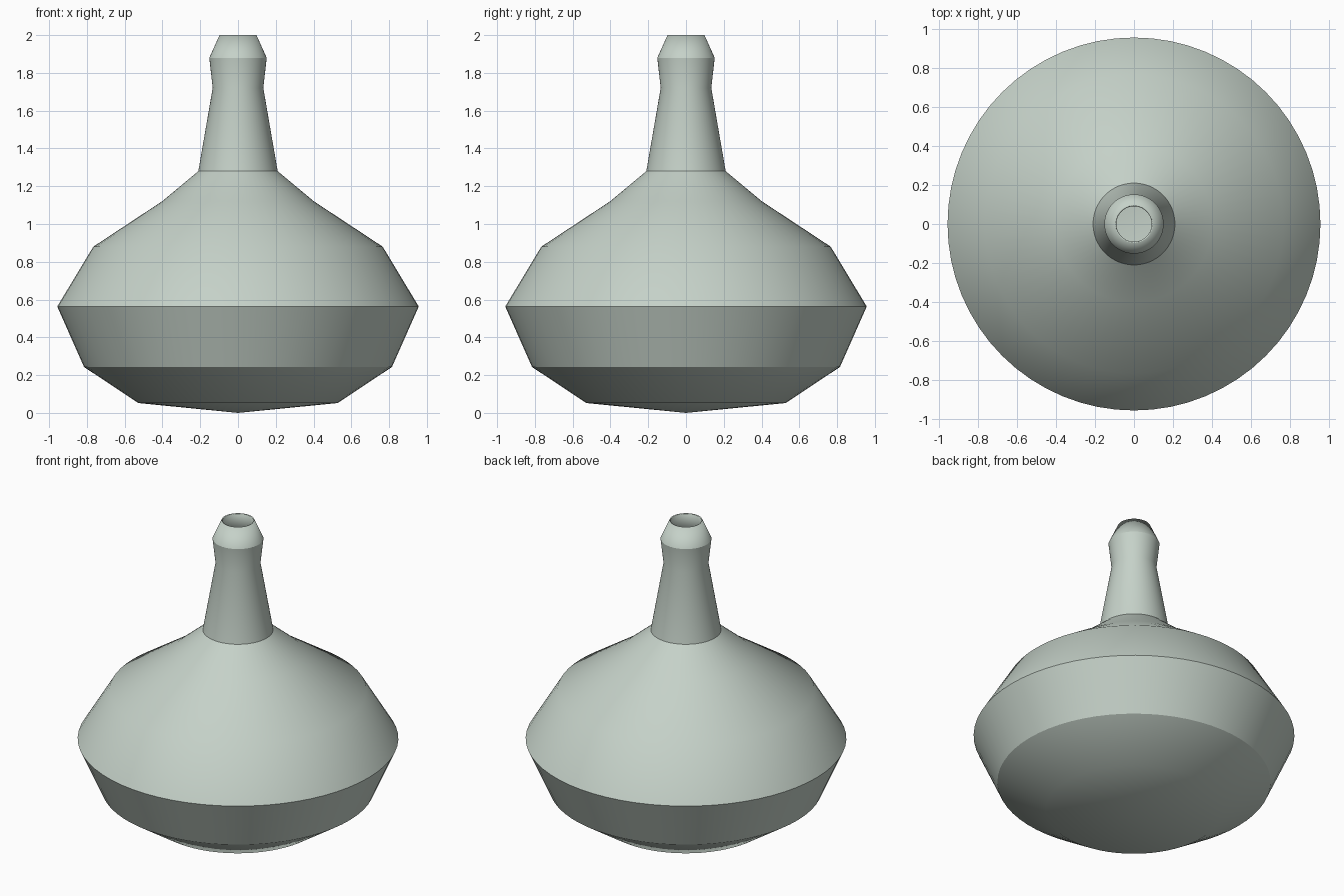
import bpy
import bmesh
import math

cube = bpy.data.objects.get("Cube")
if cube:
    bpy.data.objects.remove(cube, do_unlink=True)


def make_material(name, rgb):
    mat = bpy.data.materials.new(name)
    mat.use_nodes = True
    colour = (*rgb, 1.0)
    mat.diffuse_color = colour
    mat.node_tree.nodes["Principled BSDF"].inputs["Base Color"].default_value = colour
    return mat


def lathe(name, profile, mat, steps=64):
    """Spin a (radius, height) profile around the z axis."""
    bm = bmesh.new()
    verts = [bm.verts.new((r, 0, z)) for r, z in profile]
    edges = [bm.edges.new(pair) for pair in zip(verts, verts[1:])]
    bmesh.ops.spin(bm, geom=verts + edges, cent=(0, 0, 0), axis=(0, 0, 1),
                   angle=math.tau, steps=steps, use_duplicate=False)
    bmesh.ops.remove_doubles(bm, verts=bm.verts, dist=0.0005)
    bmesh.ops.recalc_face_normals(bm, faces=bm.faces)
    mesh = bpy.data.meshes.new(name)
    bm.to_mesh(mesh)
    bm.free()
    mesh.materials.append(mat)
    obj = bpy.data.objects.new(name, mesh)
    bpy.context.collection.objects.link(obj)
    bpy.ops.object.select_all(action="DESELECT")
    obj.select_set(True)
    bpy.context.view_layer.objects.active = obj
    bpy.ops.object.shade_smooth_by_angle(angle=math.radians(30))
    return obj


glaze = make_material("pale_sage", (0.56, 0.64, 0.58))

# Pointed base, wide belly, sloping shoulder, tapered neck and lip
flask_profile = [
    (0, 0), (0.527, 0.052), (0.815, 0.243), (0.957, 0.563),
    (0.766, 0.88), (0.402, 1.12), (0.21, 1.28),
    (0.134, 1.72), (0.152, 1.88), (0.098, 2.0),
]
flask = lathe("flask", flask_profile, glaze)

# Thin wall, grown inward, so the mouth stays open
wall = flask.modifiers.new("wall", "SOLIDIFY")
wall.thickness = 0.008
wall.offset = -1
